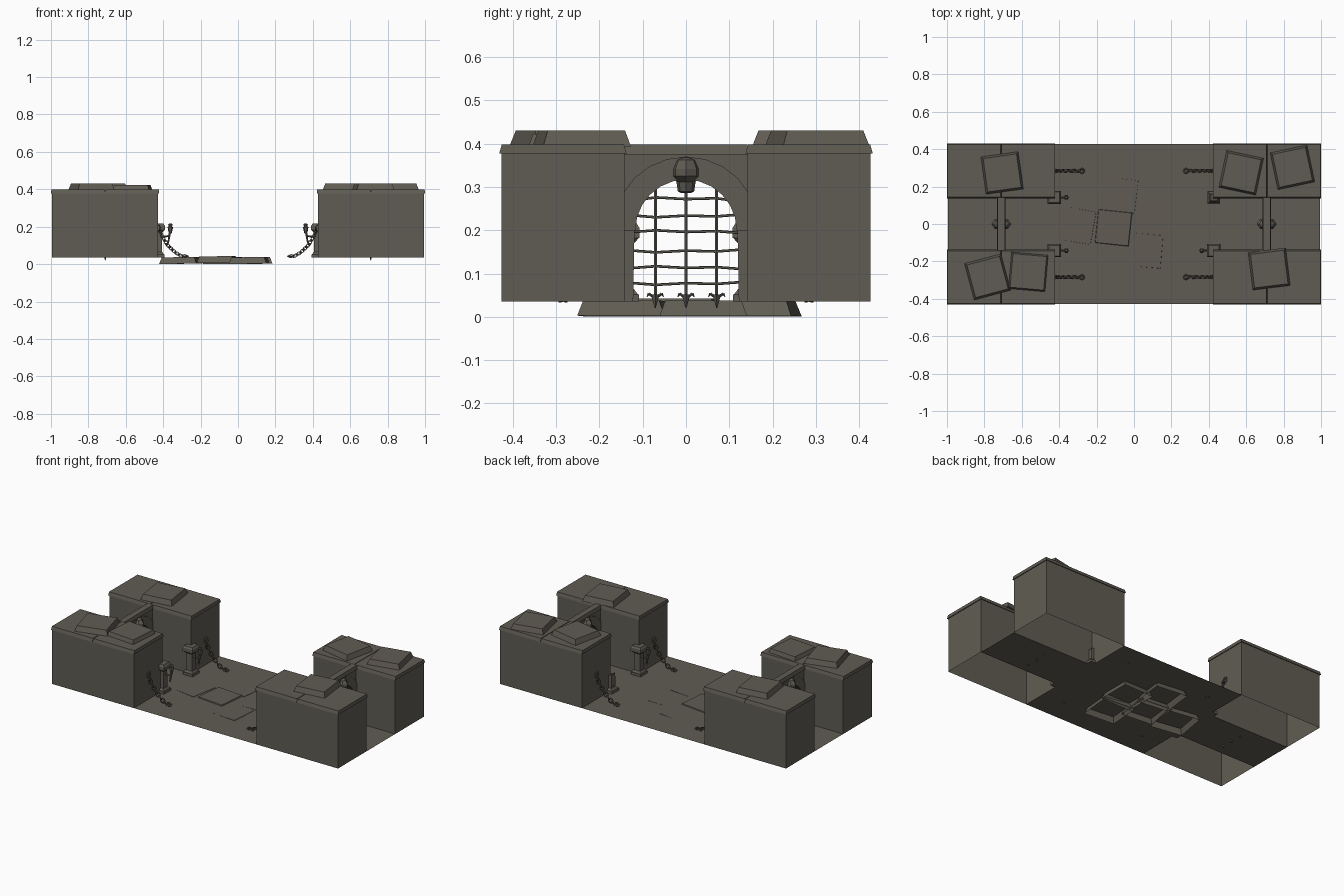
import bpy, bmesh, math
from mathutils import Matrix, Vector

if "Cube" in bpy.data.objects:
    bpy.data.objects.remove(bpy.data.objects["Cube"])

S = 0.2843               # one floor tile
FZ = 0.036               # floor height
X0, X1 = 1.5 * S, 3.5 * S
Y0, Y1 = 0.5 * S, 1.5 * S

stone = bpy.data.materials.new("grey_brown_stone")
stone.diffuse_color = (0.118, 0.108, 0.087, 1)
stone.use_nodes = True
stone.node_tree.nodes["Principled BSDF"].inputs["Base Color"].default_value = stone.diffuse_color


def finish(name, bm, normals=True):
    if normals:
        bmesh.ops.recalc_face_normals(bm, faces=bm.faces[:])
    me = bpy.data.meshes.new(name)
    bm.to_mesh(me)
    bm.free()
    me.materials.append(stone)
    ob = bpy.data.objects.new(name, me)
    bpy.context.collection.objects.link(ob)
    return ob


def frustum(bm, cx, cy, z0, z1, b, t, rot=0, bottom=True, top=True, tilt=0):
    """Four sided block; b and t are (half x, half y) at bottom and top."""
    r = Matrix.Rotation(math.radians(rot), 3, 'Z')
    rings = []
    for (hx, hy), z in ((b, z0), (t, z1)):
        ring = []
        for sx, sy in ((-1, -1), (1, -1), (1, 1), (-1, 1)):
            p = r @ Vector((sx * hx, sy * hy, 0))
            ring.append(bm.verts.new((cx + p.x, cy + p.y, z + tilt * sx)))
        rings.append(ring)
    lo, hi = rings
    for i in range(4):
        j = (i + 1) % 4
        bm.faces.new((lo[i], lo[j], hi[j], hi[i]))
    if bottom:
        bm.faces.new(lo[::-1])
    if top:
        bm.faces.new(hi)


def lathe(bm, prof, sides, mat):
    """Closed turned shape from (radius, z) pairs."""
    rings = [[bm.verts.new(mat @ Vector((r * math.cos(2 * math.pi * k / sides),
                                         r * math.sin(2 * math.pi * k / sides), z)))
              for k in range(sides)] for r, z in prof]
    for a, b in zip(rings, rings[1:]):
        for k in range(sides):
            m = (k + 1) % sides
            bm.faces.new((a[k], a[m], b[m], b[k]))
    bm.faces.new(rings[0][::-1])
    bm.faces.new(rings[-1])


def rod(bm, a, b, r, sides=6, r2=None):
    a, b = Vector(a), Vector(b)
    d = b - a
    mat = Matrix.Translation(a) @ d.to_track_quat('Z', 'Y').to_matrix().to_4x4()
    lathe(bm, [(r, 0), (r if r2 is None else r2, d.length)], sides, mat)


def link(bm, mat, R=0.011, r=0.0032, stretch=1.4):
    """Chain link: low sided ring stretched along its local x."""
    n, m = 8, 4
    v = [[bm.verts.new(mat @ Vector((
        (R + r * math.cos(q * math.tau / m)) * math.cos(p * math.tau / n) * stretch,
        (R + r * math.cos(q * math.tau / m)) * math.sin(p * math.tau / n),
        r * math.sin(q * math.tau / m)))) for q in range(m)] for p in range(n)]
    for p in range(n):
        for q in range(m):
            bm.faces.new((v[p][q], v[(p + 1) % n][q],
                          v[(p + 1) % n][(q + 1) % m], v[p][(q + 1) % m]))


# floor: 7 x 3 tiles, with the tiles under the wall blocks removed
bm = bmesh.new()
bmesh.ops.create_grid(bm, x_segments=7, y_segments=3, size=1,
                      matrix=Matrix.Translation((0, 0, FZ)) @ Matrix.Diagonal((X1, Y1, 1, 1)))
gone = [f for f in bm.faces if abs(f.calc_center_median().x) > X0
        and abs(f.calc_center_median().y) > Y0]
bmesh.ops.delete(bm, geom=gone, context='FACES')
finish("floor", bm, False)

# loose paving slabs sunk in the floor, open underneath
bm = bmesh.new()
for x, y, a, z in ((-0.075, 0.155, -7, 0.0365), (-0.305, -0.008, -10, 0.037),
                   (-0.11, -0.02, -6, 0.042), (0.083, 0.04, 0, 0.0365),
                   (0.06, -0.142, -5, 0.037)):
    frustum(bm, x, y, z - 0.035, z, (0.101, 0.101), (0.088, 0.088), a, bottom=False, tilt=0.001)
finish("floor_slabs", bm)

# hollow wall blocks and their coping
cx, cy, hx, hy = (X0 + X1) / 2, Y0 + S / 2, S, S / 2
for sx in (-1, 1):
    for sy in (-1, 1):
        bm = bmesh.new()
        frustum(bm, sx * cx, sy * cy, FZ, 0.385, (hx, hy), (hx, hy), bottom=False, top=False)
        finish("wall_block", bm)
        bm = bmesh.new()
        for k in (-1, 1):
            frustum(bm, sx * cx + k * (hx + 0.005) / 2, sy * cy, 0.377, 0.398,
                    ((hx + 0.005) / 2, hy + 0.005), ((hx + 0.003) / 2 - 0.001, hy - 0.001))
        finish("wall_coping", bm)

# slabs lying on top of the walls
bm = bmesh.new()
for x, y, a, z in ((-0.705, 0.273, 8, 0.43), (-0.783, -0.283, 15, 0.43),
                   (-0.565, -0.256, -5, 0.422), (0.573, 0.274, -12, 0.43),
                   (0.847, 0.303, 12, 0.43), (0.723, -0.241, 7, 0.43)):
    frustum(bm, x, y, z - 0.036, z, (0.102, 0.102), (0.09, 0.09), a)
finish("top_slabs", bm)


def extrude_outline(bm, pts, x, half):
    a = [bm.verts.new((x - half, y, z)) for y, z in pts]
    b = [bm.verts.new((x + half, y, z)) for y, z in pts]
    n = len(pts)
    for i in range(n):
        bm.faces.new((a[i], a[(i + 1) % n], b[(i + 1) % n], b[i]))
    bm.faces.new(a)
    bm.faces.new(b[::-1])


def arc(r, n, top=1.0):
    return [(r * math.cos(math.pi * i / n), 0.2 + top * r * math.sin(math.pi * i / n))
            for i in range(n + 1)]


for s in (-1, 1):
    gx = s * (cx - 0.001)
    # arch wall, raised arch ring and lintel
    bm = bmesh.new()
    inner = [(0.122, FZ)] + arc(0.119, 12) + [(-0.122, FZ)]
    extrude_outline(bm, [(Y0, FZ)] + inner + [] + [(-Y0, FZ), (-Y0, 0.38), (Y0, 0.38)][0:3], gx, 0.014)
    finish("arch_wall", bm)
    bm = bmesh.new()
    ring = [p for p in arc(0.17, 12) if abs(p[0]) < Y0]
    extrude_outline(bm, arc(0.117, 12) + [(-Y0, 0.2), (-Y0, 0.29)] + ring[::-1]
                    + [(Y0, 0.29), (Y0, 0.2)], gx, 0.019)
    finish("arch_ring", bm)
    bm = bmesh.new()
    frustum(bm, gx, 0, 0.375, 0.398, (0.024, Y0), (0.019, Y0))
    finish("arch_lintel", bm)
    # bulging keystone
    bm = bmesh.new()
    lathe(bm, [(0.012, 0.286), (0.019, 0.29), (0.022, 0.312), (0.034, 0.325),
               (0.034, 0.342), (0.025, 0.362), (0.008, 0.371)], 8,
          Matrix.Translation((gx, 0, 0)) @ Matrix.Diagonal((1.55, 1, 1, 1)))
    finish("keystone", bm)
    # iron gate with slightly bent bars and barbed tips
    bm = bmesh.new()
    for y in (-0.071, 0, 0.071):
        rod(bm, (gx, y, 0.05), (gx, y, 0.32 - 2.5 * y * y), 0.004)
        rod(bm, (gx, y, 0.052), (gx, y, 0.02), 0.01, 4, 0.001)
        for k in (-1, 1):
            rod(bm, (gx, y, 0.042), (gx, y + k * 0.015, 0.054), 0.003, 4)
            rod(bm, (gx, y + k * 0.015, 0.054), (gx, y + k * 0.019, 0.046), 0.003, 4, 0.001)
    for i, z in enumerate((0.078, 0.113, 0.153, 0.196, 0.234, 0.272)):
        w = 0.122 if z < 0.2 else math.sqrt(0.119 ** 2 - (z - 0.2) ** 2) + 0.004
        bend = 0.004 if i % 2 else -0.004
        ys = (-w, -0.07, 0, 0.07, w)
        zs = (z, z + bend, z, z + bend * 0.5, z - bend * 0.5)
        for j in range(4):
            rod(bm, (gx, ys[j], zs[j]), (gx, ys[j + 1], zs[j + 1]), 0.0032, 5)
    finish("gate", bm)

# corner pillars (one is a broken stump) with torches
for sx in (-1, 1):
    for sy in (-1, 1):
        px, py = sx * X0, sy * Y0
        broken = sx > 0 and sy > 0
        bm = bmesh.new()
        frustum(bm, px, py, FZ, 0.052, (0.034, 0.034), (0.034, 0.034))
        frustum(bm, px, py, 0.052, 0.064, (0.031, 0.031), (0.022, 0.022))
        frustum(bm, px, py, 0.06, 0.14 if broken else 0.18, (0.021, 0.021), (0.019, 0.019),
                tilt=-0.01 if broken else 0)
        if not broken:
            frustum(bm, px, py, 0.172, 0.182, (0.024, 0.024), (0.033, 0.033))
            frustum(bm, px, py, 0.182, 0.205, (0.035, 0.035), (0.035, 0.035))
            frustum(bm, px, py, 0.205, 0.216, (0.035, 0.035), (0.028, 0.028))
        finish("pillar_stump" if broken else "pillar", bm)
        if not broken:
            bm = bmesh.new()
            tx = sx * 0.362
            rod(bm, (tx + sx * 0.012, py, 0.11), (tx, py, 0.18), 0.005, 6, 0.007)
            lathe(bm, [(0.007, 0.165), (0.013, 0.185), (0.014, 0.198), (0.009, 0.203),
                       (0.012, 0.212), (0.006, 0.218)], 6, Matrix.Translation((tx, py, 0)))
            rod(bm, (px, py, 0.145), (tx + sx * 0.006, py, 0.15), 0.005, 4)
            finish("torch", bm)

# hanging chains with wall plate and end shackle
path = [(0.422, 0.195), (0.405, 0.145), (0.375, 0.1), (0.335, 0.062), (0.305, 0.045), (0.285, 0.043)]
lens = [math.dist(a, b) for a, b in zip(path, path[1:])]
N = 11
for sx in (-1, 1):
    for sy in (-1, 1):
        y = sy * 0.284
        bm = bmesh.new()
        frustum(bm, sx * X0, y, 0.18, 0.21, (0.007, 0.013), (0.007, 0.013))
        for i in range(N):
            d, k = sum(lens) * i / (N - 1), 0
            while k < len(lens) - 1 and d > lens[k]:
                d -= lens[k]
                k += 1
            a, b = path[k], path[k + 1]
            t = min(1, d / lens[k])
            ang = math.atan2(b[1] - a[1], (b[0] - a[0]) * sx)
            mat = (Matrix.Translation((sx * (a[0] + (b[0] - a[0]) * t), y, a[1] + (b[1] - a[1]) * t))
                   @ Matrix.Rotation(-ang, 4, 'Y')
                   @ Matrix.Rotation(math.radians(45 + 90 * (i % 2)), 4, 'X'))
            link(bm, mat)
        link(bm, Matrix.Translation((sx * 0.278, y, 0.041)), 0.012, 0.004, 1.0)
        finish("chain", bm)
